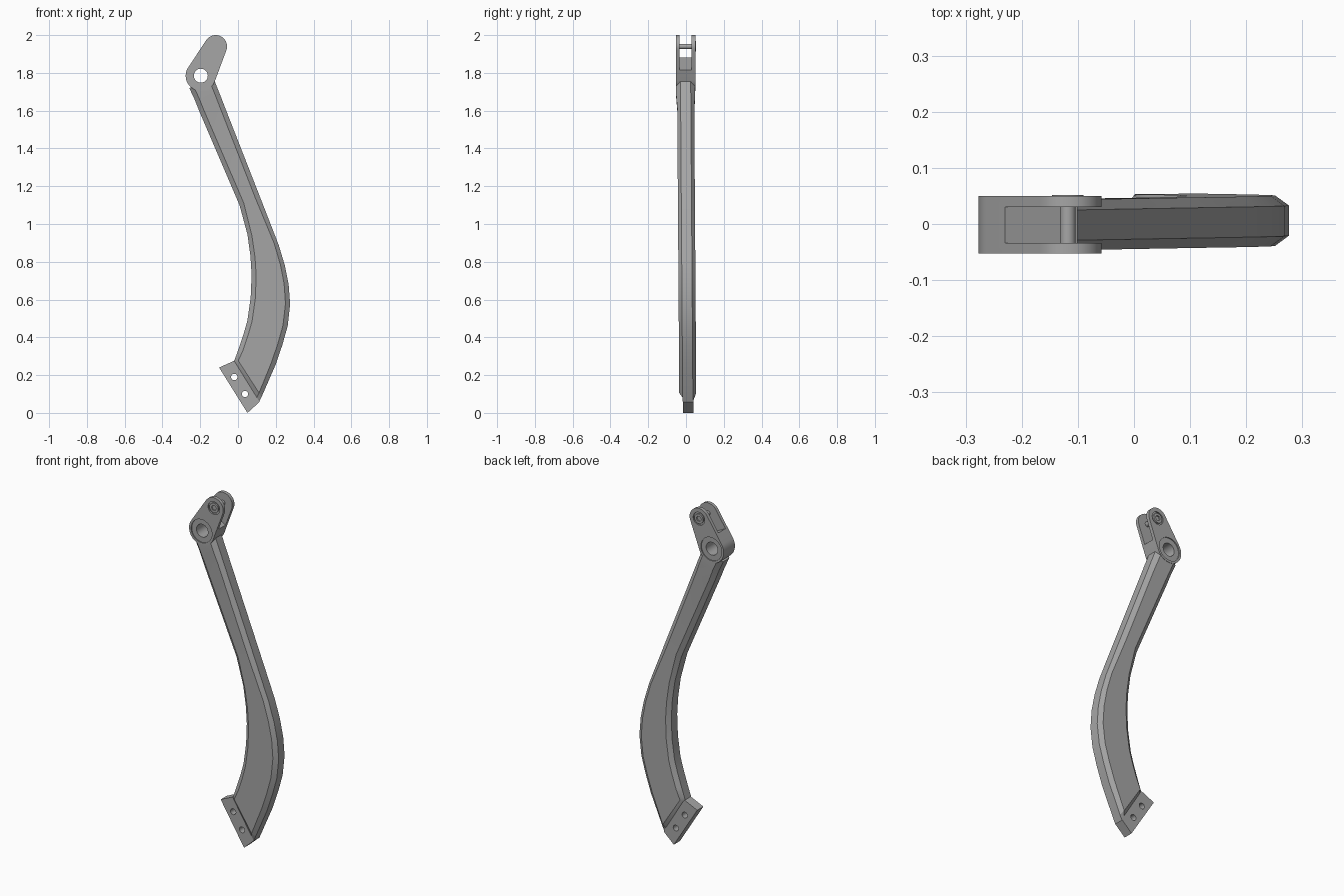
import bpy, bmesh, math
from mathutils import Vector

if "Cube" in bpy.data.objects:
    bpy.data.objects.remove(bpy.data.objects["Cube"])

GREY = (0.38, 0.38, 0.38, 1)
metal = bpy.data.materials.new("grey metal")
metal.use_nodes = True
metal.diffuse_color = GREY
metal.node_tree.nodes["Principled BSDF"].inputs["Base Color"].default_value = GREY


def loft(name, rings):
    """Skin a closed solid through rings with equal point counts."""
    bm = bmesh.new()
    loops = [[bm.verts.new(p) for p in ring] for ring in rings]
    n = len(loops[0])
    for a, b in zip(loops, loops[1:]):
        for i in range(n):
            j = (i + 1) % n
            bm.faces.new((a[i], a[j], b[j], b[i]))
    bm.faces.new(loops[0])
    bm.faces.new(loops[-1])
    bmesh.ops.recalc_face_normals(bm, faces=bm.faces)
    mesh = bpy.data.meshes.new(name)
    bm.to_mesh(mesh)
    bm.free()
    mesh.materials.append(metal)
    ob = bpy.data.objects.new(name, mesh)
    bpy.context.collection.objects.link(ob)
    return ob


def prism(name, outline, y0, y1):
    return loft(name, [[(x, y, z) for x, z in outline] for y in (y0, y1)])


def arc(c, r, start, end, steps):
    return [(c[0] + r * math.cos(start + (end - start) * i / steps),
             c[1] + r * math.sin(start + (end - start) * i / steps)) for i in range(steps + 1)]


def cylinder(name, c, r, y0, y1, sides=32):
    return prism(name, arc(c, r, 0, math.tau, sides)[:-1], y0, y1)


def activate(ob):
    bpy.ops.object.select_all(action='DESELECT')
    ob.select_set(True)
    bpy.context.view_layer.objects.active = ob


def cut(targets, cutters):
    for ob in targets:
        activate(ob)
        for c in cutters:
            m = ob.modifiers.new("cut", 'BOOLEAN')
            m.operation, m.solver, m.object = 'DIFFERENCE', 'EXACT', c
            bpy.ops.object.modifier_apply(modifier=m.name)
    for c in cutters:
        bpy.data.objects.remove(c)


# Curved arm: outer edge, inner edge and half thickness at each station
STATIONS = [
    ((-.125, 1.76), (-.258, 1.72), .050), ((-.095, 1.685), (-.230, 1.66), .050),
    ((-.070, 1.62), (-.204, 1.595), .045), ((.115, 1.147), (.008, 1.10), .045),
    ((.215, .89), (.050, .945), .045), ((.248, .78), (.066, .83), .045),
    ((.268, .68), (.072, .73), .045), ((.276, .575), (.067, .61), .045),
    ((.263, .46), (.050, .49), .045), ((.235, .36), (.030, .42), .045),
    ((.200, .257), (.005, .345), .045), ((.125, .085), (-.012, .297), .045),
    ((.113, .06), (-.020, .275), .028),
]
rings = []
for outer, inner, half in STATIONS:
    o = Vector((outer[0], 0, outer[1]))
    i = Vector((inner[0], 0, inner[1]))
    bevel = (i - o).normalized() * .025
    flat = min(half, .027)
    ring = []
    for p, y in ((o, -flat), (o + bevel, -half), (i - bevel, -half), (i, -flat),
                 (i, flat), (i - bevel, half), (o + bevel, half), (o, flat)):
        q = p.copy()
        q.y = y + .010 - .007 * p.z       # slight sideways lean
        ring.append(q)
    rings.append(ring)
arm = loft("curved_arm", rings)

# Mounting tab with two screw holes
tab = prism("mounting_tab", [(-.10, .24), (-.018, .277), (.03, .22), (.115, .075),
                             (.113, .057), (.05, 0)], -.016, .040)
cut([tab], [cylinder("hole_cutter", c, .017, -.1, .1, 24) for c in ((-.02, .19), (.037, .10))])

# Forked head: rounded link between the pivot and the pin
PIVOT, PIN = Vector((-.197, 1.785)), Vector((-.118, 1.94))
R1, R2 = .080, .060
axis = PIN - PIVOT
angle = math.atan2(axis.y, axis.x)
spread = math.acos((R1 - R2) / axis.length)
outline = (arc(PIN, R2, angle - spread, angle + spread, 20)
           + arc(PIVOT, R1, angle + spread, angle + math.tau - spread, 28))
head = prism("forked_head", outline, -.053, .050)

# Slot between the fork cheeks
u = axis.normalized()
side = Vector((u.y, -u.x)) * .2
base = PIVOT + u * .070
slot = prism("slot_cutter", [base - side, base + side, base + side + u * .4,
                             base - side + u * .4], -.034, .030)
cut([head], [slot])

# Pivot bore with shallow recesses, and counterbores for the pin
cut([head, arm], [cylinder("bore_cutter", PIVOT, .037, -.1, .1),
                  cylinder("front_recess", PIVOT, .067, -.1, -.047),
                  cylinder("back_recess", PIVOT, .067, .044, .1)])
cut([head], [cylinder("front_counterbore", PIN, .037, -.1, -.046),
             cylinder("back_counterbore", PIN, .037, .043, .1)])

# Pin with a socket head at each end
pin = cylinder("pin_shaft", PIN, .014, -.040, .036, 20)
parts = [arm, tab, head, pin]
for name, y0, y1, s0, s1 in (("front_pin_head", -.053, -.040, -.1, -.046),
                             ("back_pin_head", .038, .052, .044, .1)):
    bolt = cylinder(name, PIN, .028, y0, y1, 28)
    cut([bolt], [cylinder("socket_cutter", PIN, .016, s0, s1, 6)])
    parts.append(bolt)

for ob in parts:
    activate(ob)
    bpy.ops.object.shade_smooth_by_angle(angle=math.radians(20))
